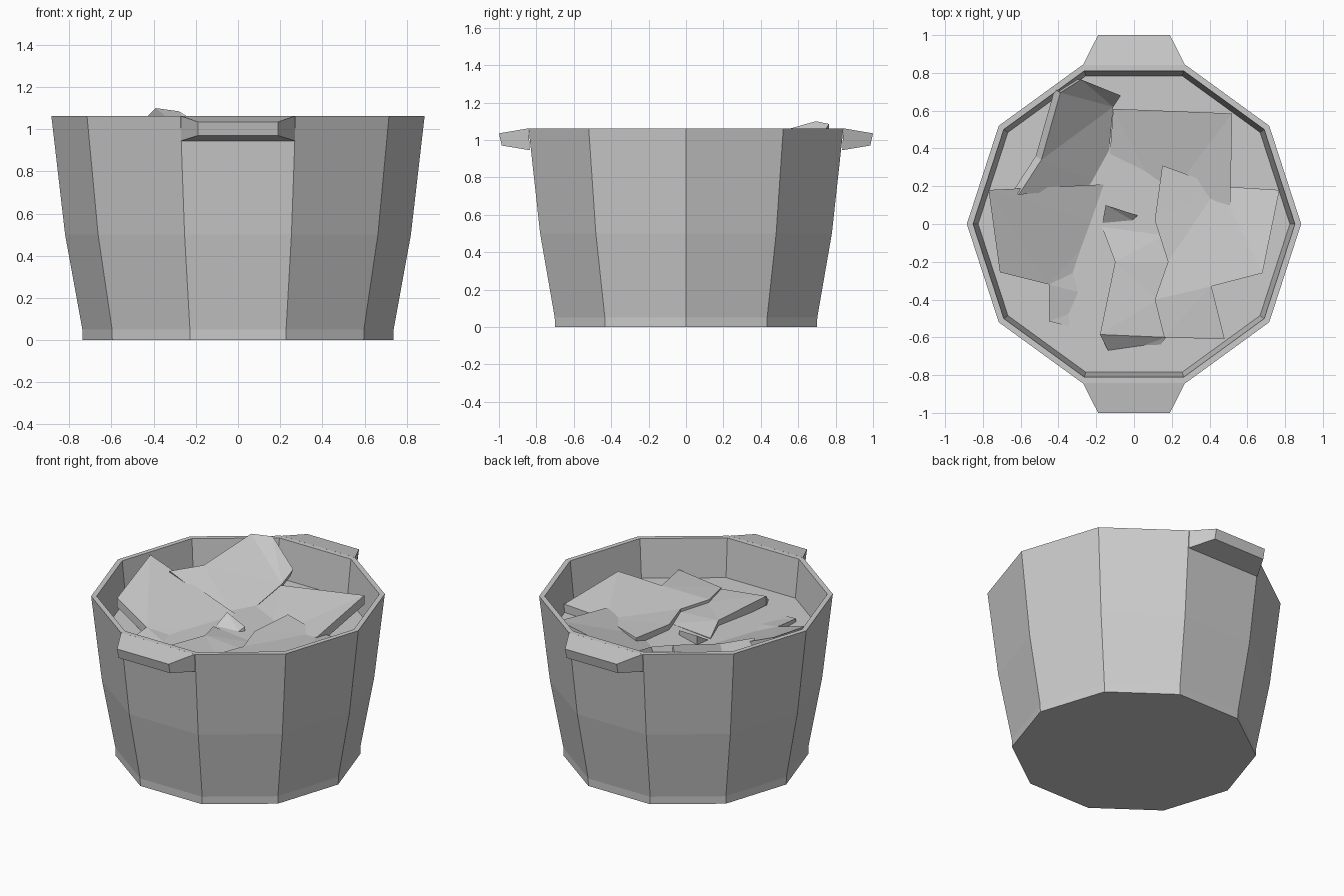
import bpy, bmesh
from math import cos, sin, pi

if "Cube" in bpy.data.objects:
    bpy.data.objects.remove(bpy.data.objects["Cube"])


def finish(name, bm):
    bmesh.ops.recalc_face_normals(bm, faces=bm.faces[:])
    me = bpy.data.meshes.new(name)
    bm.to_mesh(me)
    bm.free()
    ob = bpy.data.objects.new(name, me)
    bpy.context.collection.objects.link(ob)
    return ob


def lathe(name, profile, sides=10):
    """Closed ten-sided body from (radius, z) rings, capped at both ends."""
    bm = bmesh.new()
    rings = [[bm.verts.new((r * cos(2 * pi * i / sides), r * sin(2 * pi * i / sides), z))
              for i in range(sides)] for r, z in profile]
    for a, b in zip(rings, rings[1:]):
        for i in range(sides):
            j = (i + 1) % sides
            bm.faces.new((a[i], a[j], b[j], b[i]))
    bm.faces.new(rings[0])
    bm.faces.new(rings[-1])
    return finish(name, bm)


def slab(name, top, offset=(0, 0, -0.06)):
    """Broken plate: outline of the upper face, thickened along offset."""
    bm = bmesh.new()
    up = [bm.verts.new(p) for p in top]
    low = [bm.verts.new([c + d for c, d in zip(p, offset)]) for p in top]
    n = len(top)
    caps = [bm.faces.new(up), bm.faces.new(low[::-1])]
    for i in range(n):
        j = (i + 1) % n
        bm.faces.new((up[i], low[i], low[j], up[j]))
    bmesh.ops.triangulate(bm, faces=caps)
    return finish(name, bm)


def handle(name, s):
    """Tapered lug on the rim; s = -1 front, +1 back."""
    bm = bmesh.new()
    inner = [(-.27, .835, .945), (.27, .835, .945), (.27, .842, 1.062), (-.27, .842, 1.062)]
    outer = [(-.19, .985, .97), (.19, .985, .97), (.19, 1.0, 1.035), (-.19, 1.0, 1.035)]
    a, b = [[bm.verts.new((x, s * y, z)) for x, y, z in q] for q in (inner, outer)]
    bm.faces.new(a)
    bm.faces.new(b)
    for i in range(4):
        j = (i + 1) % 4
        bm.faces.new((a[i], a[j], b[j], b[i]))
    return finish(name, bm)


# Tub: outer wall, rim, inner wall down to the fill level
lathe("tub", [(.737, 0), (.738, .05), (.82, .5), (.885, 1.062),
              (.852, 1.062), (.825, .81)])

# Two rim lugs
handle("front_handle", -1)
handle("back_handle", 1)

# Steep plate at the back left, with its folded end
slab("steep_plate", [(-.39, .695, 1.10), (-.11, .62, .87), (-.15, .2, .76),
                     (-.61, .155, 1.0), (-.49, .34, 1.0)], (-.03, .02, -.05))
slab("steep_plate_end", [(-.39, .695, 1.10), (-.28, .765, 1.085),
                         (-.07, .68, .955), (-.11, .62, .87)], (-.02, .0, -.05))

# Left plate, sloping down to the middle
slab("left_plate", [(-.77, .18, 1.055), (-.16, .21, .81), (-.16, .0, .78),
                    (-.2, -.2, .77), (-.14, -.4, .77), (-.18, -.585, .78),
                    (-.45, -.515, .83), (-.45, -.32, .85), (-.71, -.255, .95)])

# Back right plate
slab("back_plate", [(.52, .585, .976), (-.11, .61, .865), (-.14, .2, .77),
                    (.15, .1, .78), (.51, .1, .88)])

# Right plate
slab("right_plate", [(.77, .18, .865), (.68, -.26, .94), (.41, -.33, .89),
                     (.48, -.61, .87), (.16, -.6, .84), (.11, -.4, .85),
                     (.18, -.2, .845), (.11, .02, .845), (.15, .31, .855), (.45, .2, .86)])

# Middle plate with its dropped front end
slab("middle_plate", [(-.17, -.015, .815), (.16, -.06, .81), (.18, -.2, .825),
                      (.13, -.4, .83), (.17, -.6, .83), (-.18, -.585, .88),
                      (-.10, -.2, .845)])
slab("middle_plate_end", [(-.18, -.585, .88), (.17, -.6, .83),
                          (.07, -.735, .76), (-.12, -.705, .78)])

# Small shard between the plates
slab("shard", [(-.15, .1, .87), (.02, .045, .84), (-.01, .02, .81), (-.17, -.01, .8)])
